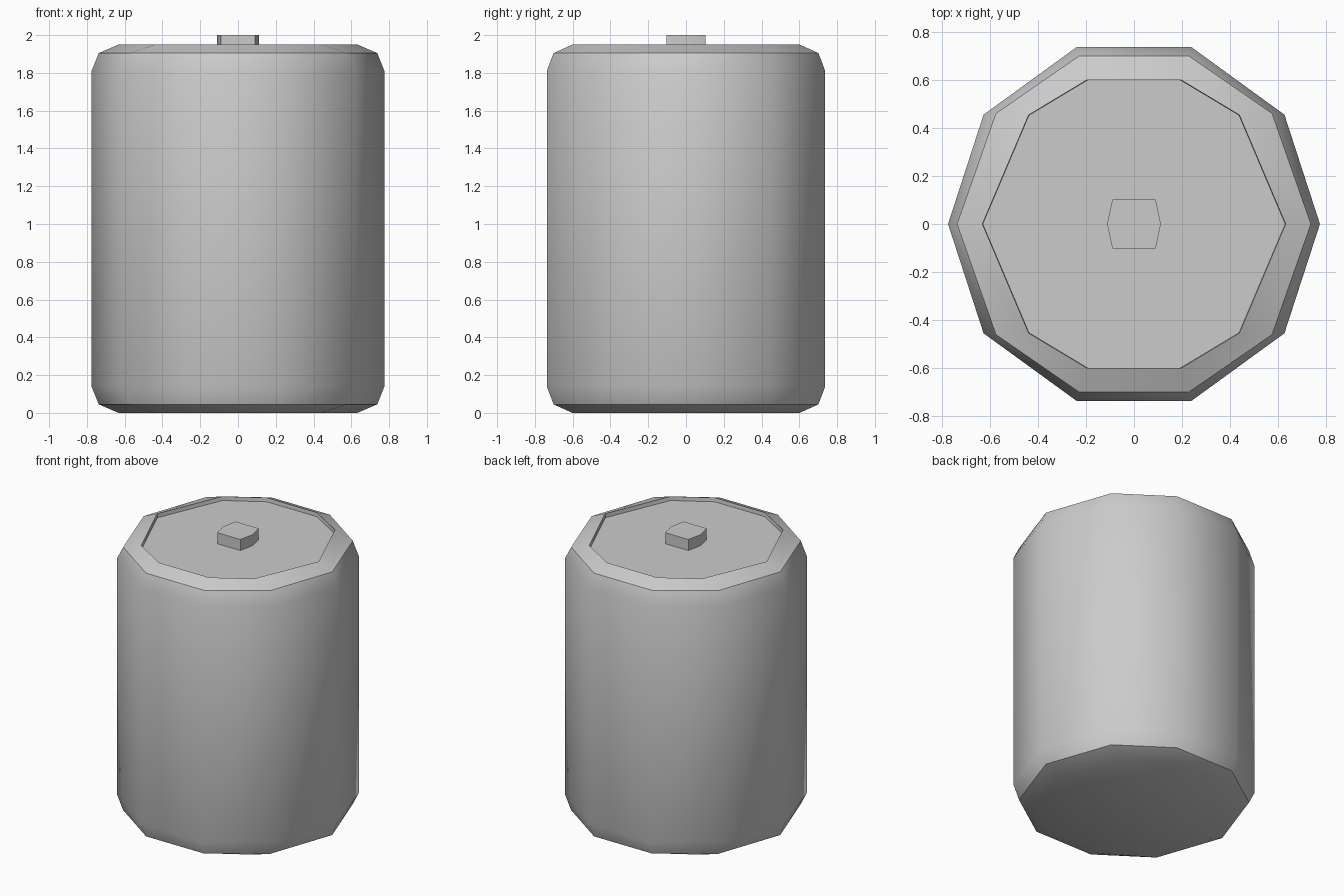
import bpy, bmesh
from math import sin, cos, radians

if "Cube" in bpy.data.objects:
    bpy.data.objects.remove(bpy.data.objects["Cube"])


def ring_points(radius, second, third, z):
    """Ten-sided ring, symmetric in x and y, set by two quadrant angles."""
    quad = [second, third]
    angles = [0] + quad + [180 - a for a in reversed(quad)]
    angles += [a + 180 for a in angles]
    return [(radius * cos(radians(a)), radius * sin(radians(a)), z) for a in angles]


def loft(name, rings):
    """Join successive rings with quads and cap both ends."""
    bm = bmesh.new()
    rows = [[bm.verts.new(p) for p in ring] for ring in rings]
    n = len(rows[0])
    for a, b in zip(rows, rows[1:]):
        for i in range(n):
            j = (i + 1) % n
            bm.faces.new((a[i], a[j], b[j], b[i]))
    bm.faces.new(rows[0][::-1])
    bm.faces.new(rows[-1])
    bmesh.ops.recalc_face_normals(bm, faces=bm.faces)
    mesh = bpy.data.meshes.new(name)
    bm.to_mesh(mesh)
    bm.free()
    obj = bpy.data.objects.new(name, mesh)
    bpy.context.collection.objects.link(obj)
    bpy.ops.object.select_all(action='DESELECT')
    obj.select_set(True)
    bpy.context.view_layer.objects.active = obj
    bpy.ops.object.shade_smooth_by_angle(angle=radians(40))
    return obj


# Can body: rounded ends and a shallow recess in the lid
profile = [
    (0.632, 46, 0.00),
    (0.737, 38.7, 0.045),
    (0.775, 36, 0.14),
    (0.775, 36, 1.81),
    (0.737, 38.7, 1.905),
    (0.632, 46, 1.95),
    (0.630, 46, 1.922),
]
loft("can_body", [ring_points(r, a, 72, z) for r, a, z in profile])

# Small six-sided stud on the lid
outline = [(0.112, 0), (0.09, 0.103), (-0.09, 0.103),
           (-0.112, 0), (-0.09, -0.103), (0.09, -0.103)]
loft("lid_stud", [[(x, y, z) for x, y in outline] for z in (1.922, 2.0)])
